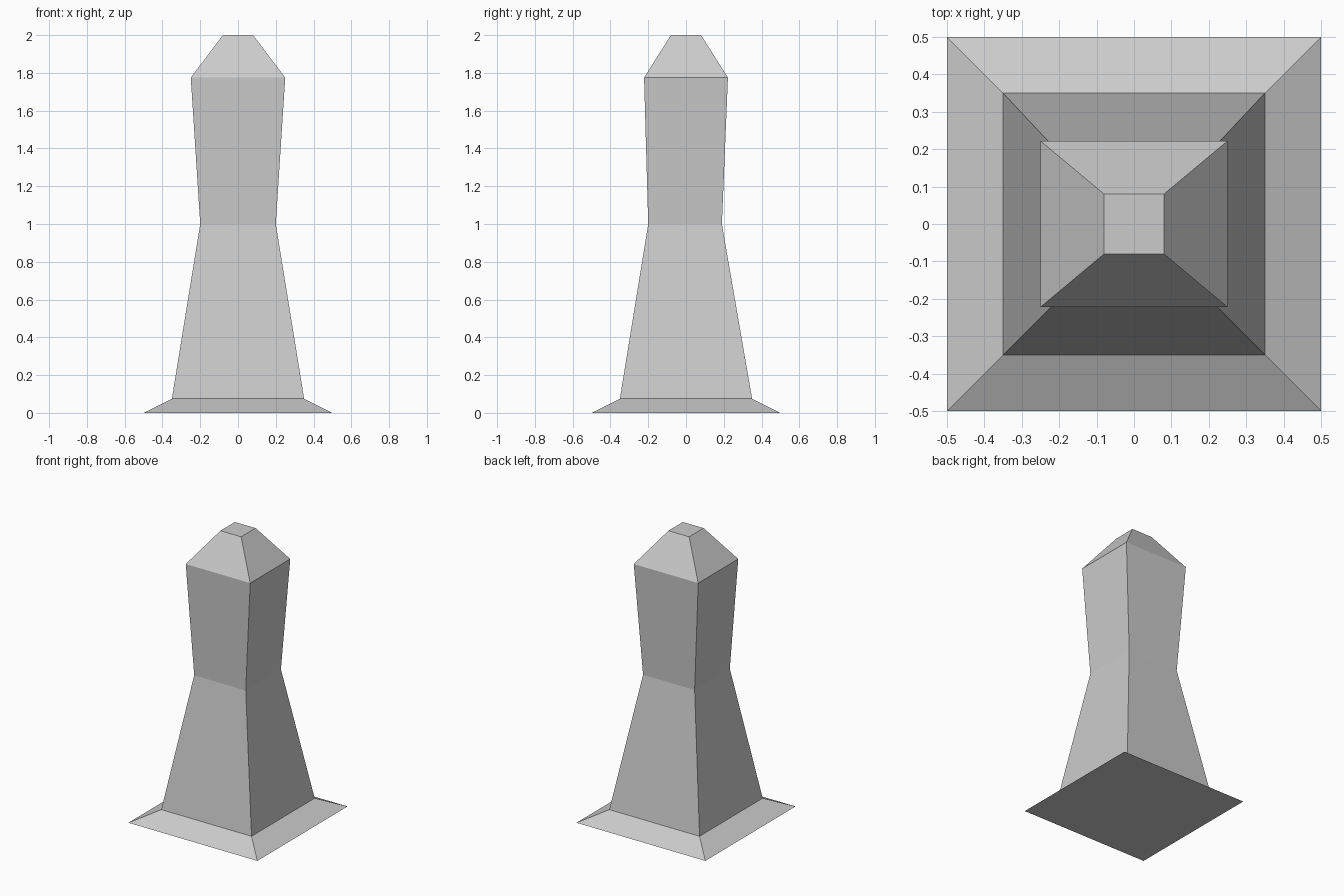
import bpy
import bmesh

cube = bpy.data.objects.get("Cube")
if cube:
    bpy.data.objects.remove(cube, do_unlink=True)

# Plain stone grey
stone = bpy.data.materials.new("stone_grey")
stone.use_nodes = True
colour = (0.6, 0.6, 0.6, 1)
stone.diffuse_color = colour
stone.node_tree.nodes["Principled BSDF"].inputs["Base Color"].default_value = colour


def loft(name, rings):
    """Closed solid through rectangular rings of (z, half width, front y, back y)."""
    bm = bmesh.new()
    loops = [[bm.verts.new(p) for p in ((-x, f, z), (x, f, z), (x, b, z), (-x, b, z))]
             for z, x, f, b in rings]
    bm.faces.new(loops[0][::-1])
    bm.faces.new(loops[-1])
    for low, high in zip(loops, loops[1:]):
        for i in range(4):
            j = (i + 1) % 4
            bm.faces.new((low[i], low[j], high[j], high[i]))
    mesh = bpy.data.meshes.new(name)
    bm.to_mesh(mesh)
    bm.free()
    mesh.materials.append(stone)
    obj = bpy.data.objects.new(name, mesh)
    bpy.context.collection.objects.link(obj)


# Flared foot, waisted shaft and tapered cap as one continuous solid
foot = (0, 0.5, -0.5, 0.5)
ankle = (0.075, 0.35, -0.35, 0.35)
waist = (1.0, 0.2, -0.2, 0.19)
shoulder = (1.775, 0.25, -0.222, 0.222)
crown = (2.0, 0.08, -0.08, 0.08)
loft("bollard", [foot, ankle, waist, shoulder, crown])
